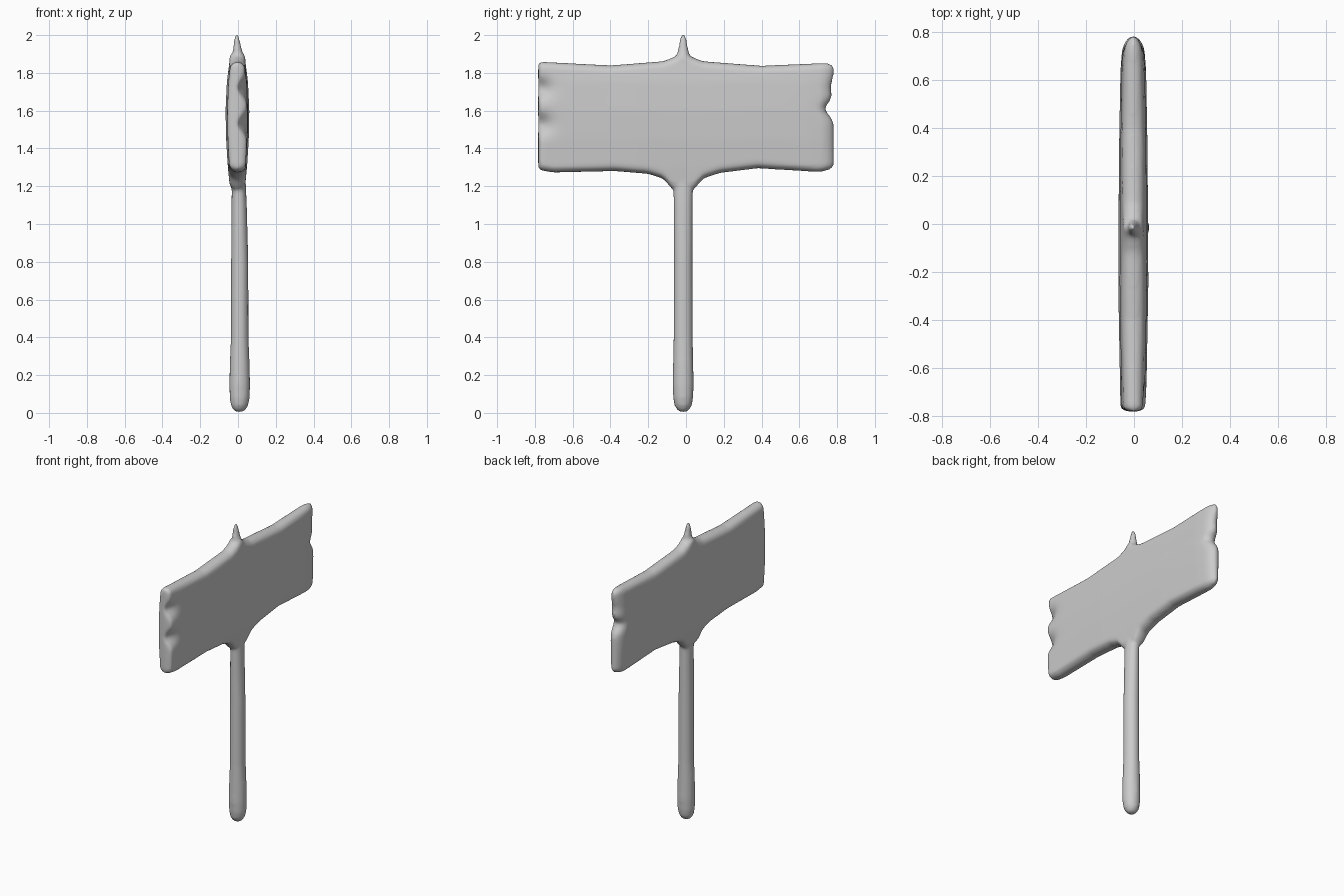
import bpy, bmesh, math

cube = bpy.data.objects.get("Cube")
if cube:
    bpy.data.objects.remove(cube)

grey = bpy.data.materials.new("plain grey")
grey.use_nodes = True
colour = (0.6, 0.6, 0.6, 1)
grey.diffuse_color = colour
grey.node_tree.nodes["Principled BSDF"].inputs["Base Color"].default_value = colour


def curve(points, t):
    """Eased interpolation through (position, value) pairs."""
    if t <= points[0][0]:
        return points[0][1]
    for (a, va), (b, vb) in zip(points, points[1:]):
        if t <= b:
            k = (t - a) / (b - a)
            return va + (vb - va) * k
    return points[-1][1]


def bump(t, centre, width):
    return math.exp(-((t - centre) / width) ** 2)


# Outline of the board, flared where it meets the post
TOP = [(-.78, 1.86), (-.4, 1.84), (-.12, 1.862), (-.06, 1.885), (-.015, 1.92),
       (.03, 1.885), (.09, 1.862), (.4, 1.838), (.78, 1.855)]
BOTTOM = [(-.78, 1.285), (-.7, 1.272), (-.38, 1.28), (-.2, 1.265), (-.12, 1.24), (-.07, 1.18),
          (.04, 1.18), (.09, 1.24), (.18, 1.27), (.38, 1.295), (.7, 1.275), (.78, 1.285)]
# Half thickness along the height and along the length
THICK_Z = [(1.18, .04), (1.3, .051), (1.45, .06), (1.6, .063), (1.75, .056), (1.86, .043)]
THICK_Y = [(-.78, .85), (-.6, .9), (-.25, 1), (.3, .95), (.65, .85), (.78, .7)]


def board_point(s, v, side):
    y = .783 * math.sin(s * math.pi / 2)
    low, high = curve(BOTTOM, y), curve(TOP, y)
    z = low + (high - low) * (.5 + .5 * math.sin(v * math.pi / 2))
    # rounded rim, tighter at the squared front end
    rim = .02 if y < 0 else .07
    a = max(0, 1 - (.783 - abs(y)) / rim)
    b = max(0, 1 - min(z - low, high - z) / .035)
    t = curve(THICK_Z, z) * curve(THICK_Y, y) * math.sqrt(max(0, 1 - a * a - b * b))
    # chipped dents on the left face of the front end
    if side > 0:
        dents = bump(z, 1.72, .05) + bump(z, 1.53, .05)
        t -= min(t, .05) * dents * bump(y, -.79, .07)
    # scalloped back end
    if y > .5:
        notch = .045 * bump(z, 1.61, .045) + .015 * bump(z, 1.72, .05)
        y -= notch * ((y - .5) / .283) ** 2
    return (-.003 + side * t, y, z)


bm = bmesh.new()
NY, NZ = 130, 44
sheets = {}
for i in range(NY + 1):
    for j in range(NZ + 1):
        edge = i in (0, NY) or j in (0, NZ)
        for side in (1, -1):
            if edge and side < 0:
                sheets[i, j, side] = sheets[i, j, 1]
            else:
                p = board_point(2 * i / NY - 1, 2 * j / NZ - 1, side)
                sheets[i, j, side] = bm.verts.new(p)
for i in range(NY):
    for j in range(NZ):
        for side in (1, -1):
            quad = [sheets[i + a, j + b, side] for a, b in ((0, 0), (1, 0), (1, 1), (0, 1))]
            bm.faces.new(quad[::side])

# Post and finial: (height, x centre, x radius, y radius)
POST = [(.005, .007, .015, .015), (.015, .007, .032, .032), (.04, .008, .046, .046),
        (.08, .009, .053, .053), (.15, .009, .055, .056), (.25, .009, .053, .054),
        (.4, .009, .047, .051), (.8, .009, .046, .05), (1.1, .006, .041, .051),
        (1.25, .004, .036, .053), (1.5, 0, .036, .05), (1.8, 0, .034, .05),
        (1.86, .002, .034, .042), (1.9, -.001, .027, .033), (1.94, -.004, .021, .024),
        (1.98, -.006, .014, .018), (2.003, -.006, .007, .009)]
SIDES = 32
rings = []
for z, x, rx, ry in POST:
    angles = [2 * math.pi * k / SIDES for k in range(SIDES)]
    rings.append([bm.verts.new((x + rx * math.cos(a), -.015 + ry * math.sin(a), z)) for a in angles])
for lower, upper in zip(rings, rings[1:]):
    for k in range(SIDES):
        n = (k + 1) % SIDES
        bm.faces.new((lower[k], lower[n], upper[n], upper[k]))
bm.faces.new(rings[0][::-1])
bm.faces.new(rings[-1])

mesh = bpy.data.meshes.new("signboard_and_post")
bm.to_mesh(mesh)
bm.free()
mesh.materials.append(grey)
sign = bpy.data.objects.new("signboard_and_post", mesh)
bpy.context.collection.objects.link(sign)

# Fuse the parts into one soft surface
fuse = sign.modifiers.new("fuse", "REMESH")
fuse.mode = "VOXEL"
fuse.voxel_size = .01
fuse.use_smooth_shade = True
soften = sign.modifiers.new("soften", "SMOOTH")
soften.factor = .5
soften.iterations = 6
